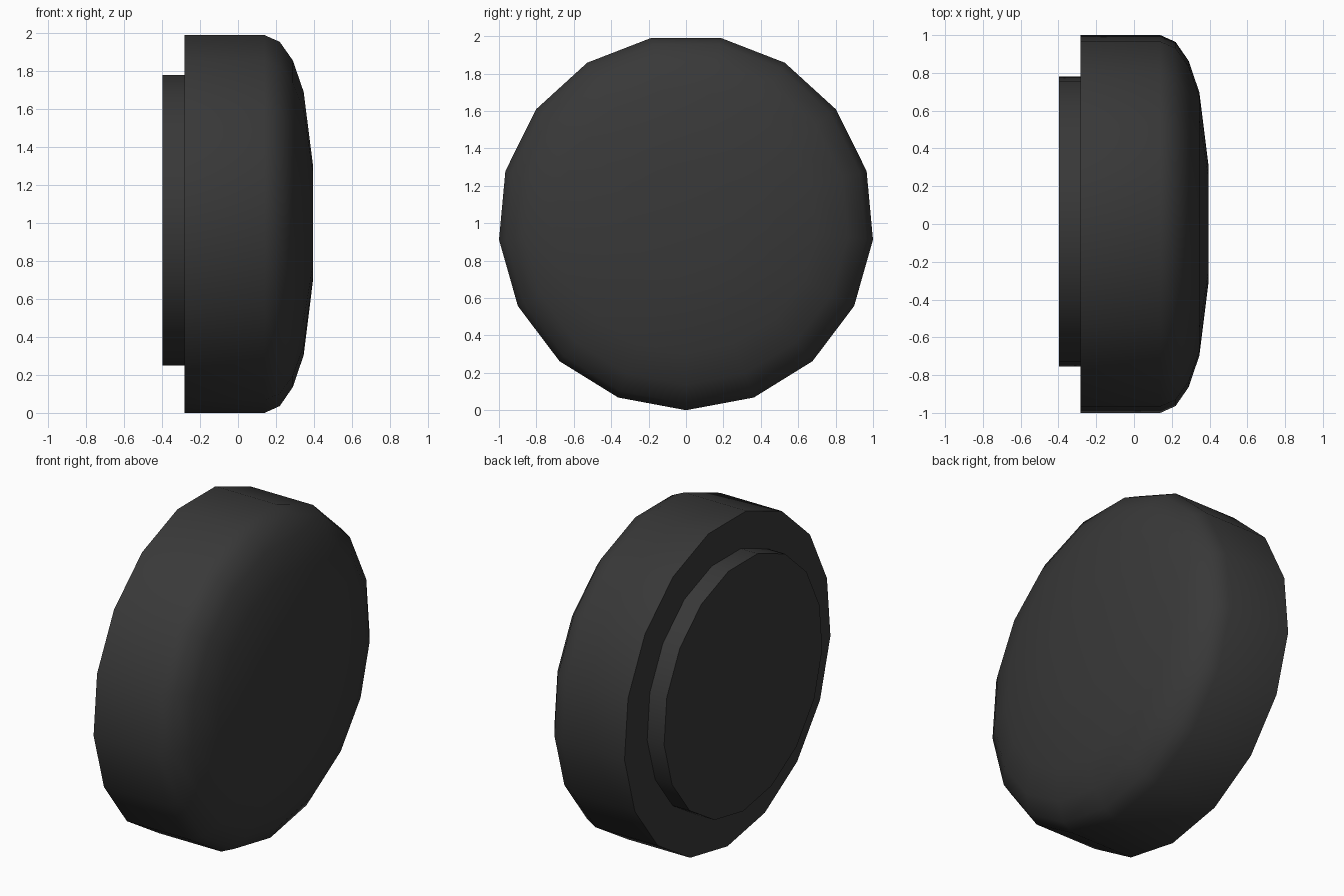
import bpy, bmesh, math

if "Cube" in bpy.data.objects:
    bpy.data.objects.remove(bpy.data.objects["Cube"])

SIDES = 17

mat = bpy.data.materials.new("dark_rubber")
mat.diffuse_color = (0.04, 0.04, 0.04, 1)
mat.use_nodes = True
mat.node_tree.nodes["Principled BSDF"].inputs["Base Color"].default_value = mat.diffuse_color


def lathe(name, profile, cy, cz, cap_start=True, cap_end=True):
    """Revolve (x, radius) points around an axis along x, one vertex pointing down."""
    bm = bmesh.new()
    rings = []
    for x, r in profile:
        ring = []
        for i in range(SIDES):
            a = 2 * math.pi * i / SIDES
            ring.append(bm.verts.new((x, cy + r * math.sin(a), cz - r * math.cos(a))))
        rings.append(ring)
    for r0, r1 in zip(rings, rings[1:]):
        for i in range(SIDES):
            j = (i + 1) % SIDES
            bm.faces.new((r0[i], r0[j], r1[j], r1[i]))
    if cap_start:
        bm.faces.new(rings[0])
    if cap_end:
        bm.faces.new(rings[-1])
    bmesh.ops.recalc_face_normals(bm, faces=bm.faces)
    me = bpy.data.meshes.new(name)
    bm.to_mesh(me)
    bm.free()
    me.materials.append(mat)
    ob = bpy.data.objects.new(name, me)
    bpy.context.collection.objects.link(ob)
    bpy.ops.object.select_all(action='DESELECT')
    ob.select_set(True)
    bpy.context.view_layer.objects.active = ob
    bpy.ops.object.shade_smooth_by_angle(angle=math.radians(40))
    return ob


# Domed cap: straight side wall, rounded shoulder, nearly flat front
lathe("domed_cap", [(-0.282, 1.004), (0.14, 1.004), (0.22, 0.968), (0.289, 0.868),
                    (0.346, 0.70), (0.395, 0.307)], 0, 1.004)

# Smaller plug on the back, slightly off-centre
lathe("back_plug", [(-0.397, 0.771), (-0.282, 0.771)], 0.012, 1.022, cap_end=False)
